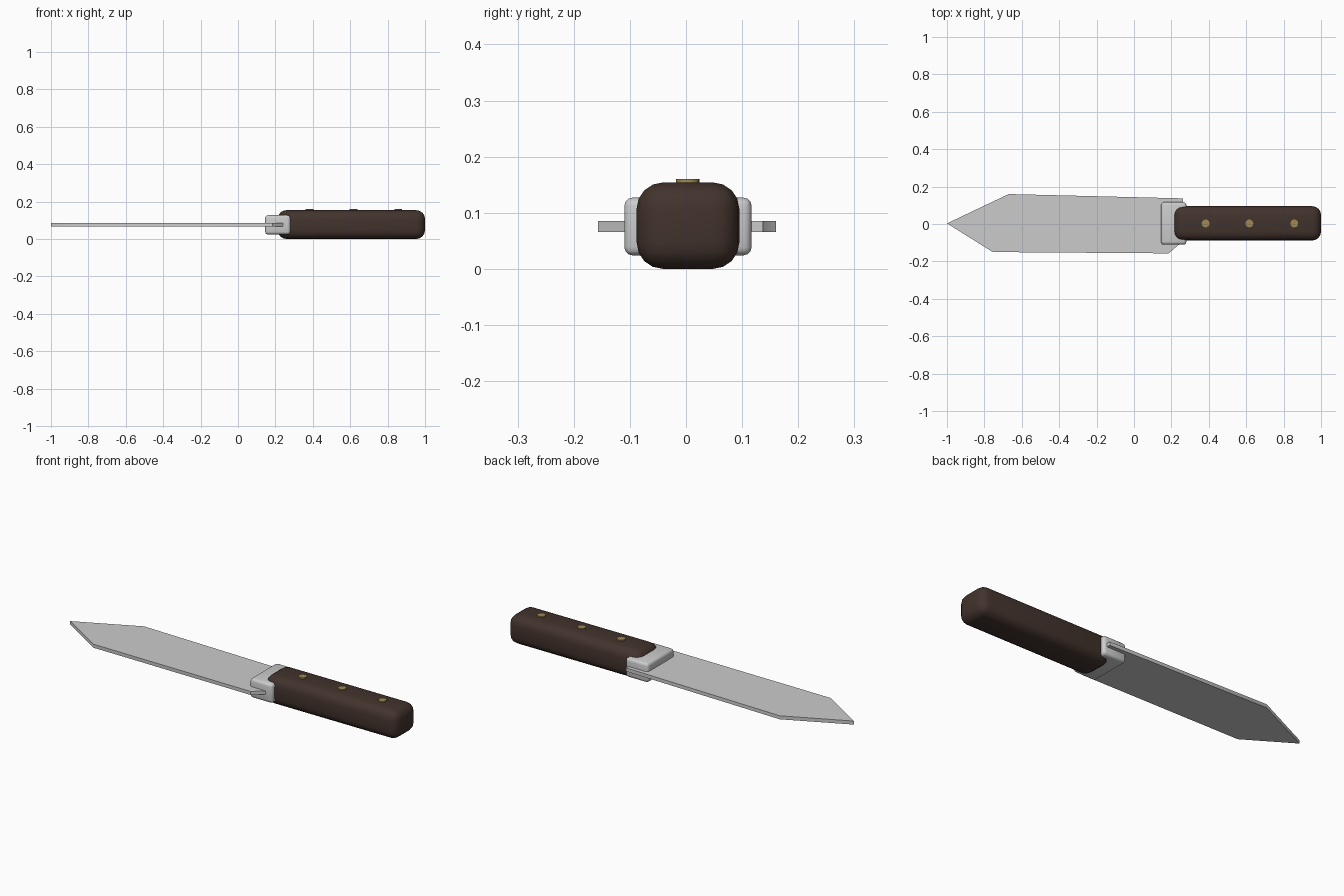
import bpy, bmesh, math

if "Cube" in bpy.data.objects:
    bpy.data.objects.remove(bpy.data.objects["Cube"])


def finish(obj, color=None, bevel=0, segments=3):
    if color:
        mat = bpy.data.materials.new(obj.name + "_colour")
        mat.diffuse_color = (*color, 1)
        mat.use_nodes = True
        mat.node_tree.nodes["Principled BSDF"].inputs["Base Color"].default_value = mat.diffuse_color
        obj.data.materials.append(mat)
    if bevel:
        mod = obj.modifiers.new("Bevel", 'BEVEL')
        mod.width, mod.segments = bevel, segments
    bpy.ops.object.select_all(action='DESELECT')
    obj.select_set(True)
    bpy.context.view_layer.objects.active = obj
    if bevel:
        bpy.ops.object.modifier_apply(modifier="Bevel")
    bpy.ops.object.shade_smooth_by_angle(angle=math.radians(35))


def block(name, low, high, **kw):
    mid = [(a + b) / 2 for a, b in zip(low, high)]
    bpy.ops.mesh.primitive_cube_add(size=1, location=mid)
    obj = bpy.context.object
    obj.name = name
    obj.scale = [b - a for a, b in zip(low, high)]
    bpy.ops.object.transform_apply(location=False, rotation=False, scale=True)
    finish(obj, **kw)


def plate(name, outline, z0, z1, **kw):
    bm = bmesh.new()
    face = bm.faces.new([bm.verts.new((x, y, z0)) for x, y in outline])
    top = bmesh.ops.extrude_face_region(bm, geom=[face])["geom"]
    verts = [v for v in top if isinstance(v, bmesh.types.BMVert)]
    bmesh.ops.translate(bm, verts=verts, vec=(0, 0, z1 - z0))
    bmesh.ops.recalc_face_normals(bm, faces=bm.faces)
    mesh = bpy.data.meshes.new(name)
    bm.to_mesh(mesh)
    bm.free()
    obj = bpy.data.objects.new(name, mesh)
    bpy.context.collection.objects.link(obj)
    finish(obj, **kw)


# Flat pointed blade, heel tucked into the guard
plate("blade", [(-1, 0.003), (-0.755, -0.15), (0.185, -0.157), (0.27, -0.085),
                (0.262, 0.137), (-0.67, 0.16)], 0.066, 0.085)

# Guard collar
block("guard", (0.145, -0.11, 0.024), (0.28, 0.117, 0.127), bevel=0.015)

# Rounded wooden handle
block("handle", (0.212, -0.088, 0), (1.0, 0.095, 0.154),
      color=(0.055, 0.033, 0.026), bevel=0.047, segments=4)

# Brass rivets on the top of the handle
for i, x in enumerate((0.383, 0.617, 0.857)):
    bpy.ops.mesh.primitive_cylinder_add(vertices=20, radius=0.021, depth=0.03,
                                        location=(x, 0.003, 0.145))
    rivet = bpy.context.object
    rivet.name = f"rivet_{i + 1}"
    finish(rivet, color=(0.35, 0.25, 0.09))
